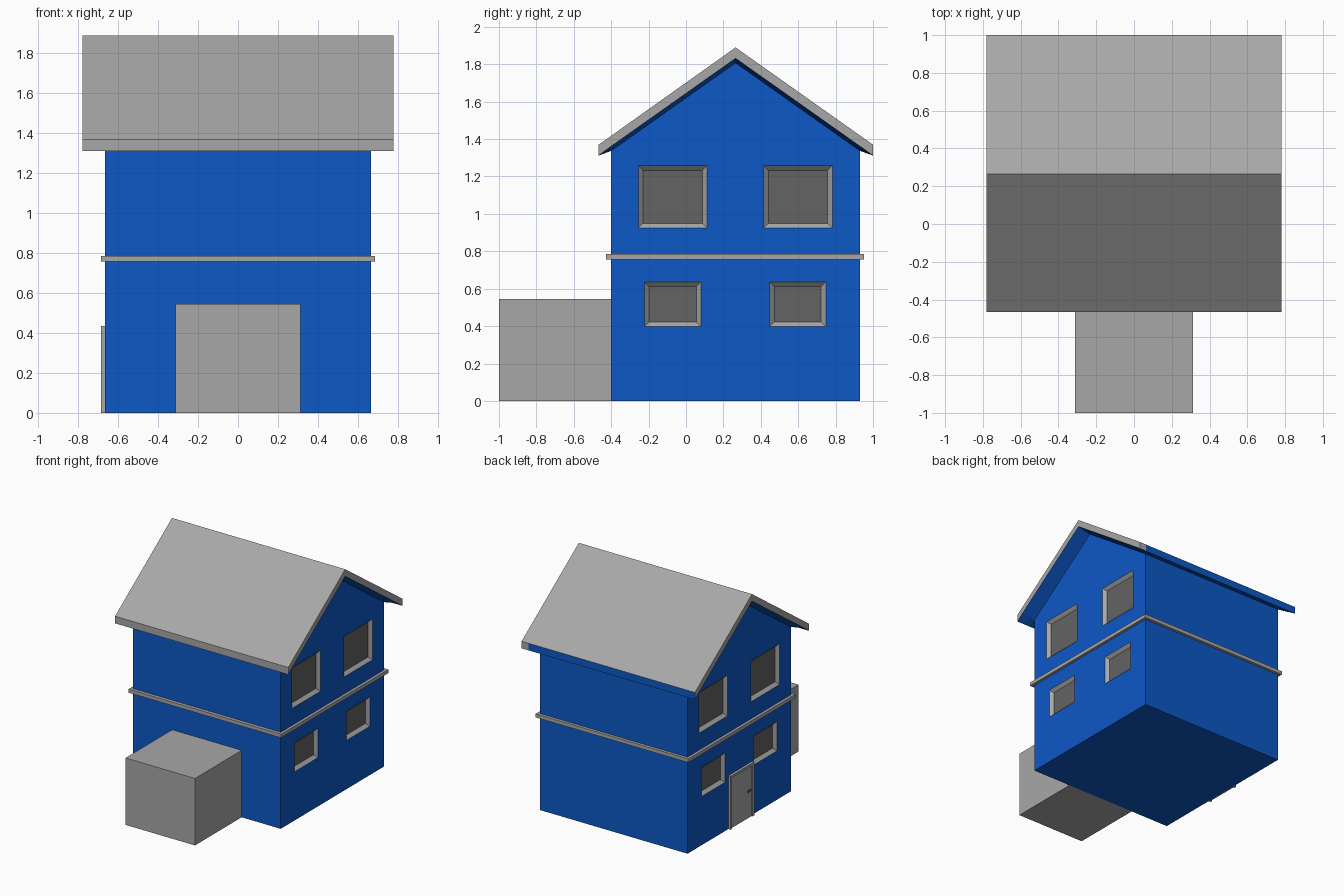
import bpy, bmesh

if "Cube" in bpy.data.objects:
    bpy.data.objects.remove(bpy.data.objects["Cube"])

def material(name, r, g, b):
    m = bpy.data.materials.new(name)
    m.diffuse_color = (r, g, b, 1)
    m.use_nodes = True
    m.node_tree.nodes["Principled BSDF"].inputs["Base Color"].default_value = m.diffuse_color
    return m

GREY = material("light grey", 0.39, 0.39, 0.39)
BLUE = material("blue wall", 0.004, 0.098, 0.57)
DARK = material("dark grey", 0.125, 0.125, 0.125)

W, Y0, Y1, RIDGE = 0.665, -0.40, 0.93, 0.265   # house half width, front, back, ridge line


def make(name, bm, *mats):
    bmesh.ops.recalc_face_normals(bm, faces=bm.faces)
    me = bpy.data.meshes.new(name)
    bm.to_mesh(me)
    bm.free()
    for m in mats:
        me.materials.append(m)
    ob = bpy.data.objects.new(name, me)
    bpy.context.collection.objects.link(ob)
    return ob


def loft(bm, rings):
    """Closed solid through a row of equal-length point rings."""
    rows = [[bm.verts.new(p) for p in r] for r in rings]
    n = len(rows[0])
    for a, b in zip(rows, rows[1:]):
        for i in range(n):
            bm.faces.new((a[i], a[(i + 1) % n], b[(i + 1) % n], b[i]))
    bm.faces.new(rows[0])
    bm.faces.new(rows[-1])


def rect(x, y0, y1, z0, z1):
    return [(x, y0, z0), (x, y1, z0), (x, y1, z1), (x, y0, z1)]


def box(name, x0, x1, y0, y1, z0, z1, mat):
    bm = bmesh.new()
    loft(bm, [rect(x0, y0, y1, z0, z1), rect(x1, y0, y1, z0, z1)])
    return make(name, bm, mat)


# House body with gable ends
bm = bmesh.new()
gable = [(Y0, 0), (Y1, 0), (Y1, 1.35), (RIDGE, 1.825), (Y0, 1.35)]
loft(bm, [[(x, y, z) for y, z in gable] for x in (-W, W)])
walls = make("house_walls", bm, BLUE, GREY, DARK)

# Splayed window recesses, cut into both gable walls
WINDOWS = [(-0.255, 0.112, 0.925, 1.258), (0.415, 0.782, 0.925, 1.258),
           (-0.222, 0.08, 0.397, 0.636), (0.447, 0.748, 0.397, 0.636)]
DEPTH = 0.025
bm = bmesh.new()
for s in (-1, 1):
    for y0, y1, z0, z1 in WINDOWS:
        loft(bm, [rect(s * (W + d), y0 - d, y1 + d, z0 - d, z1 + d) for d in (-DEPTH, 0.01)])
cutter = make("window_cutter", bm)
cutter.hide_render = True
mod = walls.modifiers.new("windows", 'BOOLEAN')
mod.operation, mod.object, mod.solver = 'DIFFERENCE', cutter, 'EXACT'
cut = bpy.data.meshes.new_from_object(walls.evaluated_get(bpy.context.evaluated_depsgraph_get()))
walls.modifiers.clear()
walls.data = cut
bpy.data.objects.remove(cutter)
cut.materials.clear()
for m in (BLUE, GREY, DARK):
    cut.materials.append(m)
for p in cut.polygons:
    pane = abs(abs(p.center.x) - (W - DEPTH)) < 0.002 and abs(p.normal.x) > 0.9
    splay = 0.5 < abs(p.normal.x) < 0.9
    p.material_index = 2 if pane else 1 if splay else 0

# Roof: folded slab, underside dips towards the walls; blue soffit and rear fascia
bm = bmesh.new()
rings = []
for x, dip in ((-0.78, 0), (-W, 0.025), (W, 0.025), (0.72, 0.013), (0.78, 0)):
    prof = [(-0.467, 1.37), (RIDGE, 1.89), (1.0, 1.37), (1.0, 1.312), (Y1, 1.362 - dip),
            (RIDGE, 1.832 - dip), (Y0, 1.362 - dip), (-0.467, 1.312)]
    rings.append([(x, y, z) for y, z in prof])
loft(bm, rings)
bm.normal_update()
roof = make("roof", bm, GREY, BLUE)
for p in roof.data.polygons:
    rear = p.normal.y > 0.9 and p.center.x < 0.71
    p.material_index = int(p.normal.z < -0.1 or rear)

# Trim band between storeys and front annex
box("storey_band", -0.687, 0.687, -0.427, 0.953, 0.757, 0.786, GREY)
box("front_annex", -0.313, 0.313, -1.0, Y0, 0, 0.545, GREY)

# Side door on the left wall: frame, leaf, handle
box("door_leaf", -W - 0.01, -W, 0.11, 0.39, 0, 0.425, GREY)
for n, y0, y1, z0, z1 in (("back", 0.385, 0.405, 0, 0.435), ("front", 0.10, 0.12, 0, 0.435),
                          ("top", 0.12, 0.385, 0.415, 0.435)):
    box("door_frame_" + n, -W - 0.02, -W, y0, y1, z0, z1, GREY)
box("door_handle", -W - 0.02, -W - 0.01, 0.135, 0.175, 0.212, 0.228, DARK)
